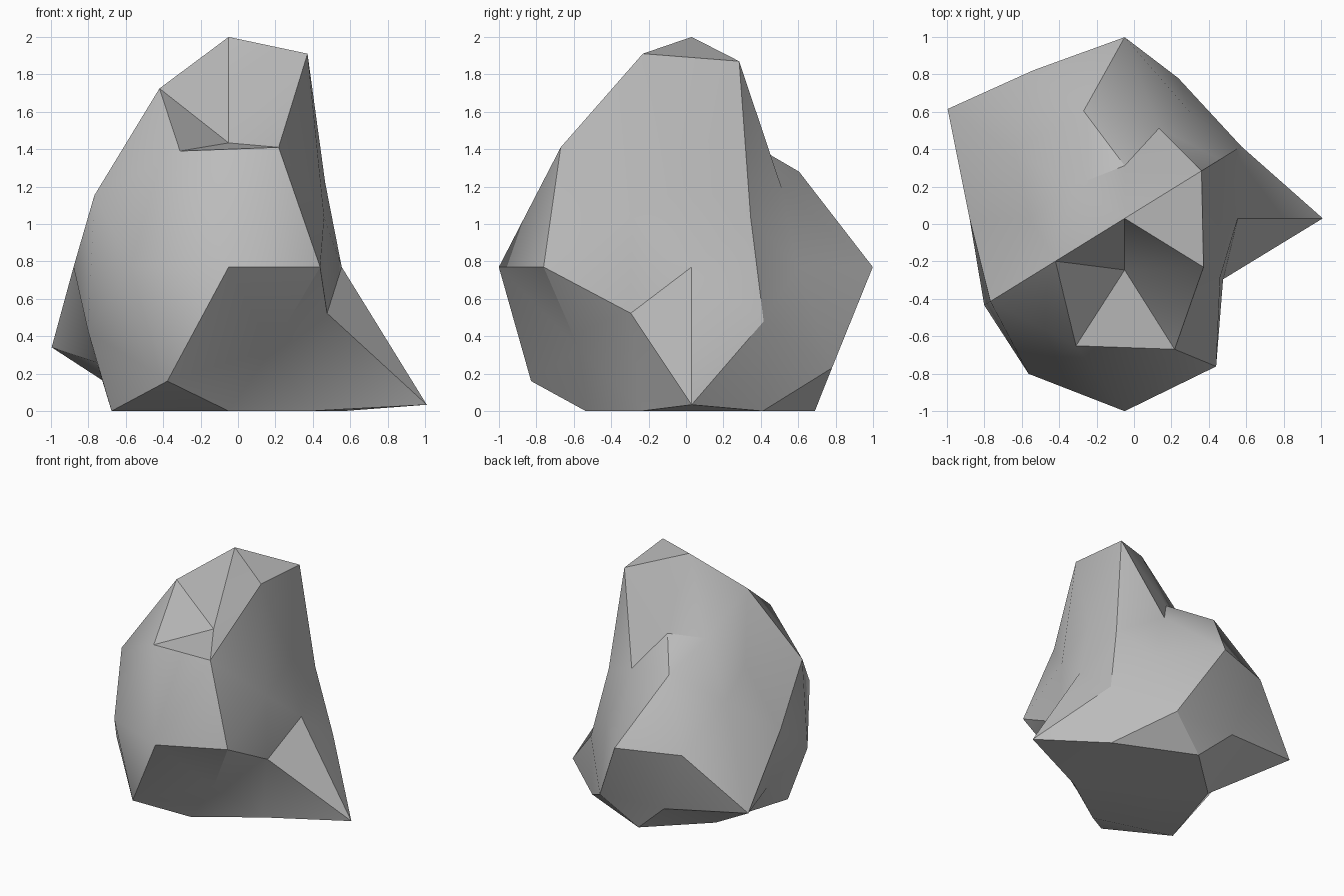
import bpy
import bmesh
from math import radians
from itertools import product
from mathutils import Vector

default_cube = bpy.data.objects.get("Cube")
if default_cube:
    bpy.data.objects.remove(default_cube, do_unlink=True)

# Directions of a once-subdivided icosahedron, one family per mirror group,
# each with its reach in every sign combination (x, then y, then z; plus first)
FAMILIES = [
    ((0, 0, 1), (1.23, 1)),
    ((1, 0, 0), (.78, 1.07)),
    ((0, 1, 0), (1.25, 1.33)),
    ((0, .526, .851), (.8, 1.32, .78, 1.16)),
    ((.851, 0, .526), (.86, 1.4, .85, .97)),
    ((.526, .851, 0), (.86, 1.2, 1.2, 1.26)),
    ((.5, .309, .809), (1.36, 1.31, 1.41, .97, .83, .95, 1.18, 1.33)),
    ((.309, .809, .5), (.84, 1.08, 1.28, .88, 1.02, 1.04, 1.24, 1.22)),
    ((.809, .5, .309), (.86, .94, .86, .8, 1, 1.39, 1.24, 1.12)),
]
CENTRE = Vector((-.05, .03, .77))


def mirrored(direction):
    """Every sign combination of a direction, leaving zeros alone."""
    choices = [(c, -c) if c else (0,) for c in direction]
    return [Vector(combo) for combo in product(*choices)]


def weathered(direction, reach):
    """Push a point out, taper it with height and flatten it at the ground."""
    point = direction * reach
    taper = .775 - .155 * point.z
    point.x *= taper
    point.y *= taper
    point += CENTRE
    point.z = max(point.z, 0)
    return point


def make_material(name, colour):
    material = bpy.data.materials.new(name)
    material.use_nodes = True
    material.diffuse_color = colour
    shader = next(n for n in material.node_tree.nodes if n.type == 'BSDF_PRINCIPLED')
    shader.inputs["Base Color"].default_value = colour
    shader.inputs["Roughness"].default_value = .9
    return material


# Regular triangulated ball
bm = bmesh.new()
targets = []
for direction, reaches in FAMILIES:
    for spoke, reach in zip(mirrored(direction), reaches):
        vert = bm.verts.new(spoke.normalized())
        targets.append((vert, weathered(spoke, reach)))
bmesh.ops.convex_hull(bm, input=bm.verts[:])

# Shape the ball into the boulder
for vert, target in targets:
    vert.co = target
bmesh.ops.recalc_face_normals(bm, faces=bm.faces[:])

mesh = bpy.data.meshes.new("boulder")
bm.to_mesh(mesh)
bm.free()
mesh.materials.append(make_material("stone grey", (.5, .5, .5, 1)))
boulder = bpy.data.objects.new("boulder", mesh)
bpy.context.collection.objects.link(boulder)

# Soft facets with crisp ridges
bpy.ops.object.select_all(action='DESELECT')
boulder.select_set(True)
bpy.context.view_layer.objects.active = boulder
bpy.ops.object.shade_smooth_by_angle(angle=radians(30))
